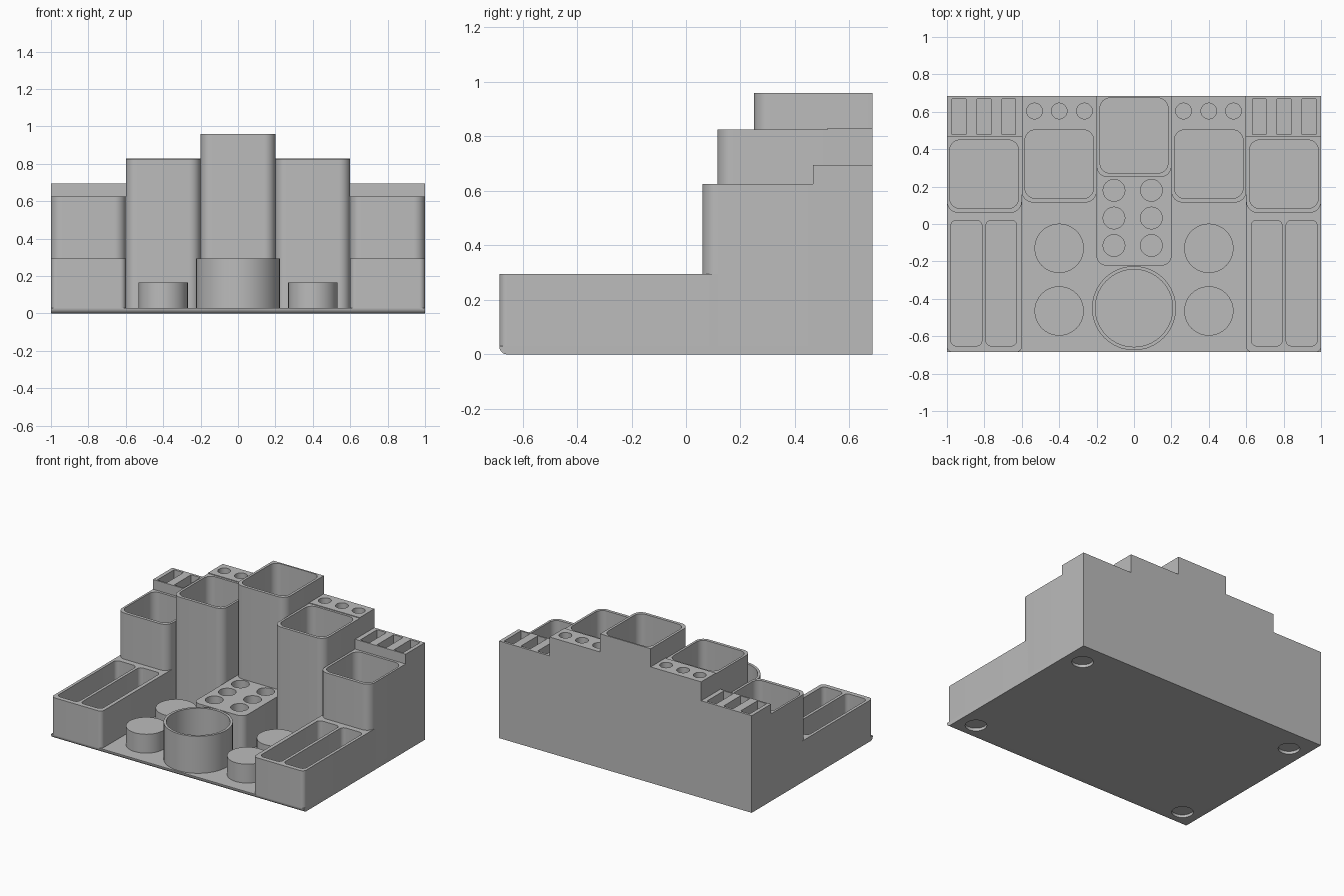
import bpy, bmesh, math

if "Cube" in bpy.data.objects:
    bpy.data.objects.remove(bpy.data.objects["Cube"])

BACK, BASE, FLOOR = 0.685, 0.03, 0.05
mat = bpy.data.materials.new("grey_plastic")
mat.diffuse_color = (0.5, 0.5, 0.5, 1)
mat.use_nodes = True
mat.node_tree.nodes["Principled BSDF"].inputs["Base Color"].default_value = mat.diffuse_color


def outline(x0, x1, y0, y1, rf, rb):
    """Rounded rectangle: rf rounds the front corners, rb the back ones."""
    pts = []
    for cx, cy, sx, sy, r, a0 in ((x1, y0, -1, 1, rf, -90), (x1, y1, -1, -1, rb, 0),
                                  (x0, y1, 1, -1, rb, 90), (x0, y0, 1, 1, rf, 180)):
        n = 10 if r else 0
        for i in range(n + 1):
            a = math.radians(a0 + (90 * i / n if n else 0))
            p = (cx + sx * r + r * math.cos(a), cy + sy * r + r * math.sin(a))
            if not pts or math.dist(p, pts[-1]) > 1e-5:
                pts.append(p)
    if math.dist(pts[0], pts[-1]) < 1e-5:
        pts.pop()
    return pts


def prism(bm, x0, x1, y0, y1, z0, z1, rf=0, rb=0):
    pts = outline(x0, x1, y0, y1, rf, rb)
    low = [bm.verts.new((x, y, z0)) for x, y in pts]
    top = [bm.verts.new((x, y, z1)) for x, y in pts]
    bm.faces.new(low[::-1])
    bm.faces.new(top)
    for i in range(len(pts)):
        j = (i + 1) % len(pts)
        bm.faces.new((low[i], low[j], top[j], top[i]))


def to_object(bm, name):
    bmesh.ops.recalc_face_normals(bm, faces=bm.faces)
    me = bpy.data.meshes.new(name)
    bm.to_mesh(me)
    bm.free()
    me.materials.append(mat)
    ob = bpy.data.objects.new(name, me)
    bpy.context.collection.objects.link(ob)
    return ob


def cut(ob, cavities):
    """Subtract rounded prisms from a part."""
    bm = bmesh.new()
    for c in cavities:
        prism(bm, *c)
    cutter = to_object(bm, "cutter")
    mod = ob.modifiers.new("cut", 'BOOLEAN')
    mod.operation, mod.solver, mod.object = 'DIFFERENCE', 'EXACT', cutter
    bpy.context.view_layer.objects.active = ob
    bpy.ops.object.modifier_apply(modifier=mod.name)
    bpy.data.objects.remove(cutter)


def part(name, shape, cavities=()):
    bm = bmesh.new()
    prism(bm, *shape)
    ob = to_object(bm, name)
    if cavities:
        cut(ob, cavities)
    return ob


def hole(x, y, r, z0, z1):
    return (x - r, x + r, y - r, y + r, z0, z1, r, r)


def span(s, a, b):
    return tuple(sorted((s * a, s * b)))


# Base plate: side profile with a rounded lower front edge, four foot recesses
bm = bmesh.new()
r = 0.028
prof = [(-BACK + r - r * math.cos(a), r - r * math.sin(a))
        for a in (math.radians(15 * i) for i in range(7))]
prof += [(BACK, 0), (BACK, BASE), (-BACK, BASE)]
face = bm.faces.new([bm.verts.new((-1, y, z)) for y, z in prof])
ext = bmesh.ops.extrude_face_region(bm, geom=[face])
bmesh.ops.translate(bm, vec=(2, 0, 0),
                    verts=[v for v in ext["geom"] if isinstance(v, bmesh.types.BMVert)])
base = to_object(bm, "base_plate")
cut(base, [hole(x, y, 0.07, -0.1, 0.02) for x in (-0.87, 0.87) for y in (-0.55, 0.52)])

# Tall centre bin
centre_cavity = (-0.182, 0.182, 0.272, 0.674, FLOOR, 1.1, 0.055, 0.055)
part("centre_bin", (-0.2, 0.2, 0.25, BACK, BASE, 0.96, 0.06), [centre_cavity])

# Low block with six round holes
part("six_hole_block", (-0.2, 0.2, -0.222, 0.31, BASE, 0.295, 0.05),
     [hole(x, y, 0.058, FLOOR, 0.4) for x in (-0.107, 0.093) for y in (0.18, 0.032, -0.115)]
     + [centre_cavity])

# Round cup
part("round_cup", hole(0, -0.45, 0.225, BASE, 0.295), [hole(0, -0.45, 0.207, FLOOR, 0.4)])

for s, side in ((-1, "left"), (1, "right")):
    # Middle bin and its row of round pen holders
    part(f"middle_bin_{side}", (*span(s, 0.2, 0.6), 0.115, 0.519, BASE, 0.825, 0.06),
         [(*span(s, 0.216, 0.583), 0.137, 0.503, FLOOR, 1, 0.055, 0.055)])
    for a, b, c in ((0.2, 0.333, 0.265), (0.333, 0.465, 0.4), (0.465, 0.6, 0.532)):
        part(f"pen_holder_{side}", (*span(s, a, b), 0.519, BACK, BASE, 0.83),
             [hole(s * c, 0.604, 0.042, FLOOR, 1)])

    # Outer bin and its row of rectangular holders
    cavity = (*span(s, 0.617, 0.985), 0.083, 0.449, FLOOR, 0.9, 0.055, 0.055)
    part(f"outer_bin_{side}", (*span(s, 0.6, 1), 0.06, 0.467, BASE, 0.625, 0.06), [cavity])
    for a, b, c in ((0.6, 0.735, 0.67), (0.735, 0.865, 0.802), (0.865, 1, 0.936)):
        part(f"slot_holder_{side}", (*span(s, a, b), 0.467, BACK, BASE, 0.695),
             [(*span(s, c - 0.037, c + 0.037), 0.478, 0.668, FLOOR, 0.9)])

    # Long front tray with two slots, running back to the outer bin
    part(f"front_tray_{side}", (*span(s, 0.6, 1), -BACK, 0.125, BASE, 0.295, 0.03),
         [(*span(s, a, b), -0.652, 0.02, FLOOR, 0.5, 0.03, 0.03)
          for a, b in ((0.627, 0.792), (0.813, 0.979))] + [cavity])

    # Round pedestals with softened tops
    for y in (-0.13, -0.465):
        bm = bmesh.new()
        prism(bm, *hole(s * 0.4, y, 0.132, BASE, 0.165))
        rim = [e for e in bm.edges if all(v.co.z > 0.16 for v in e.verts)]
        bmesh.ops.bevel(bm, geom=rim, offset=0.028, segments=5, profile=0.5, affect='EDGES')
        to_object(bm, f"pedestal_{side}")

# Smooth the curved walls, keep the rims sharp
for ob in bpy.context.scene.objects:
    ob.select_set(True)
bpy.context.view_layer.objects.active = base
bpy.ops.object.shade_smooth_by_angle(angle=math.radians(30))
